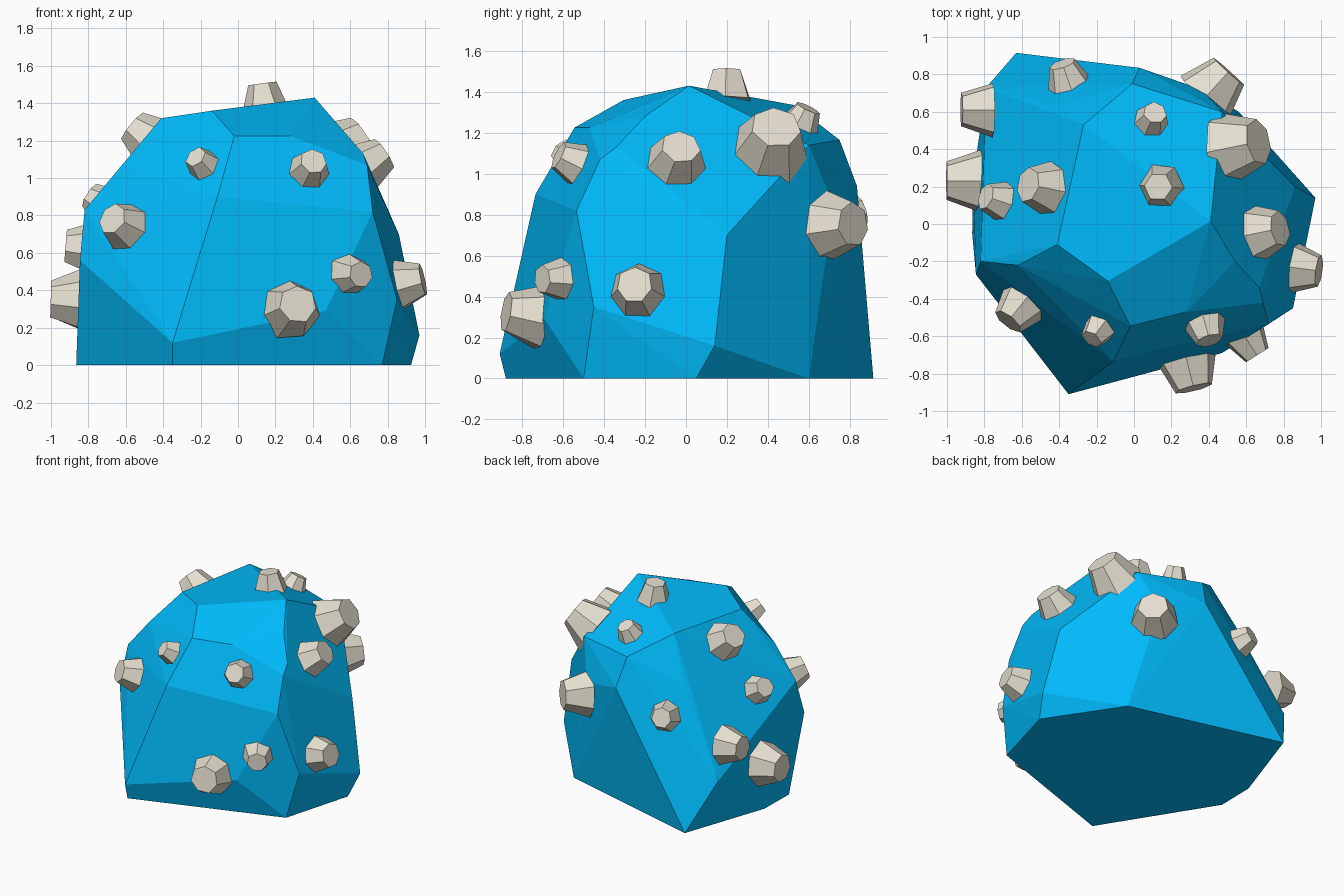
import bpy, bmesh, math, random
from mathutils import Vector
from mathutils.bvhtree import BVHTree

if "Cube" in bpy.data.objects:
    bpy.data.objects.remove(bpy.data.objects["Cube"])

random.seed(4)

def material(name, color):
    m = bpy.data.materials.new(name)
    m.diffuse_color = color
    m.use_nodes = True
    m.node_tree.nodes["Principled BSDF"].inputs["Base Color"].default_value = m.diffuse_color
    return m

rock_mat = material("rock_blue", (0.0, 0.49, 0.96, 1))
shell_mat = material("shell_beige", (0.78, 0.74, 0.63, 1))

def make_object(name, bm, mat):
    mesh = bpy.data.meshes.new(name)
    bm.to_mesh(mesh)
    ob = bpy.data.objects.new(name, mesh)
    bpy.context.collection.objects.link(ob)
    mesh.materials.append(mat)
    return ob

# Boulder: convex hull of its corner points, flat facets
corners = [
    # base
    (-.35, -.88, 0), (.77, -.5, 0), (.925, .05, 0), (.56, .6, 0),
    (-.63, .915, 0), (-.86, .25, 0), (-.865, -.05, 0),
    # front
    (-.35, -.91, .12), (-.11, -.735, .9), (-.02, -.545, 1.225), (-.14, -.305, 1.36),
    (.28, -.47, 1.225), (.69, -.42, 1.07), (.72, -.535, .82), (.47, -.69, .29),
    # right
    (.54, -.2, 1.28), (.67, -.34, 1.13), (.85, -.45, .35), (.86, .2, .7), (.97, .14, .16),
    # top and back
    (.41, .015, 1.43), (-.41, -.11, 1.32), (-.27, .53, 1.335), (-.01, .75, 1.165),
    (.47, .6, 1.14), (.03, .835, .94), (.36, .72, .85),
    # left
    (-.43, .63, 1.0), (-.79, .73, .38), (-.845, -.27, .56), (-.82, -.2, .83), (-.62, -.22, 1.07),
]
bm = bmesh.new()
for c in corners:
    bm.verts.new(c)
hull = bmesh.ops.convex_hull(bm, input=bm.verts)
bmesh.ops.delete(bm, geom=list({v for v in hull["geom_interior"] + hull["geom_unused"]
                               if isinstance(v, bmesh.types.BMVert)}), context='VERTS')
bmesh.ops.dissolve_limit(bm, angle_limit=math.radians(3), verts=bm.verts, edges=bm.edges)
bmesh.ops.recalc_face_normals(bm, faces=bm.faces)
tree = BVHTree.FromBMesh(bm)
make_object("boulder", bm, rock_mat)
bm.free()

# Barnacles: tapered six or seven sided cups standing on the facets
def barnacle(name, x, y, z, r, sides, axis=None):
    base, normal, _, _ = tree.find_nearest(Vector((x, y, z)))
    if axis:
        base, normal = Vector((x, y, z)), Vector(axis).normalized()
    length = r * 0.95
    b = bmesh.new()
    bmesh.ops.create_cone(b, cap_ends=True, segments=sides, radius1=r * 1.04,
                          radius2=r * 0.63, depth=length + 0.03)
    for v in b.verts:
        v.co.x *= random.uniform(.95, 1.05)
        v.co.y *= random.uniform(.95, 1.05)
    ob = make_object(name, b, shell_mat)
    b.free()
    ob.rotation_mode = 'QUATERNION'
    ob.rotation_quaternion = normal.to_track_quat('Z', 'Y')
    ob.location = base + normal * (length / 2 - 0.015)

spots = [
    # front
    (.295, -.78, .31, .16, 7), (.63, -.66, .485, .115, 7), (.385, -.55, 1.055, .115, 7),
    (-.2, -.58, 1.085, .097, 6), (-.61, -.44, .745, .138, 7),
    # right
    (.91, -.24, .44, .14, 7), (.7, -.04, 1.08, .15, 7), (.52, .41, 1.13, .19, 7),
    # left
    (-.84, .23, .345, .17, 7, (-1, 0, .03)), (-.785, .61, .62, .145, 7, (-1, 0, .08)),
    (-.77, .14, .89, .115, 7), (-.51, .2, 1.23, .15, 7),
    # back and top
    (-.36, .79, .8, .12, 7), (.42, .72, .745, .172, 7), (.1, .57, 1.27, .1, 7),
    (.14, .2, 1.43, .12, 6),
]
for i, s in enumerate(spots, 1):
    barnacle(f"barnacle_{i:02d}", *s)
